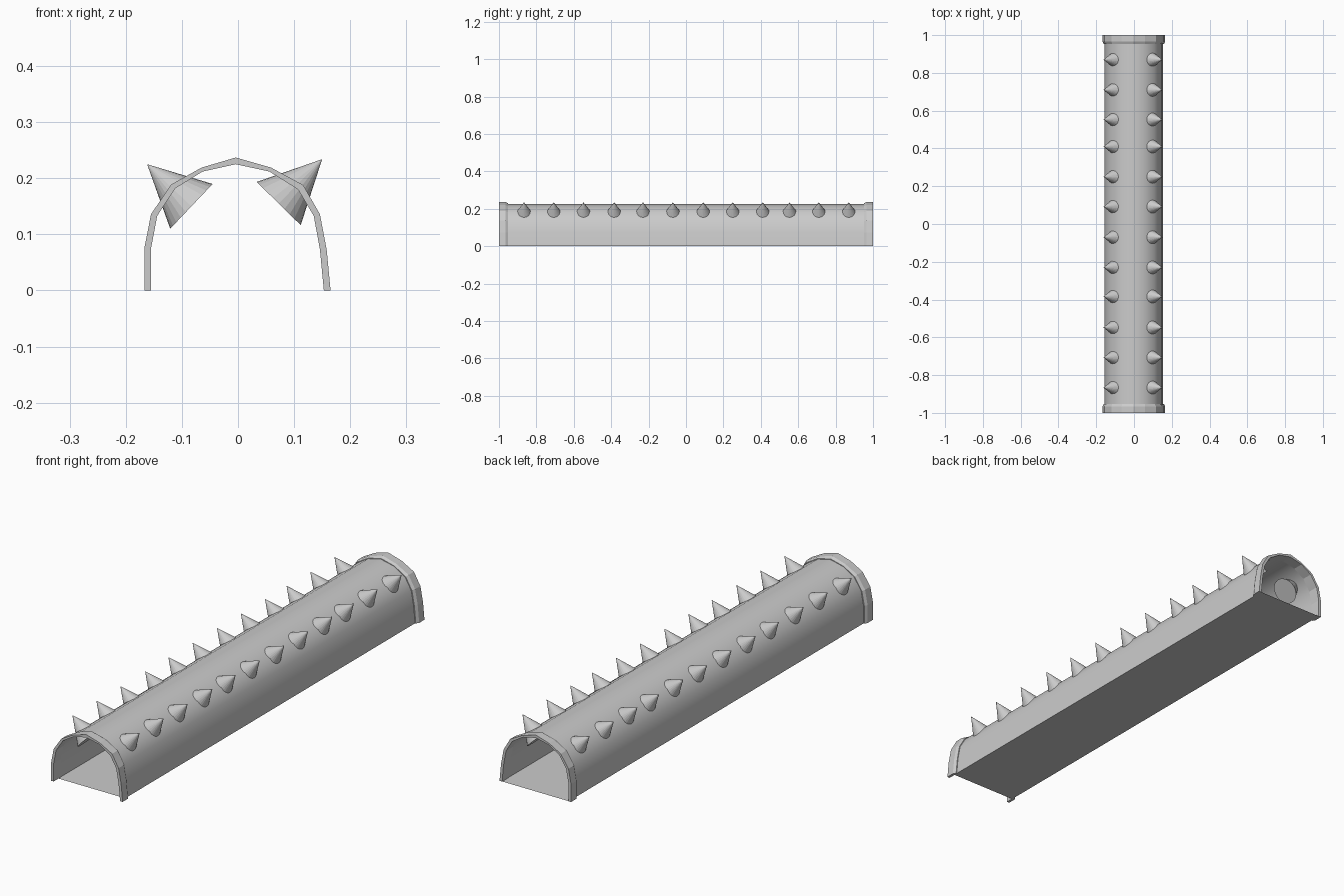
import bpy, bmesh, math
from mathutils import Vector

if "Cube" in bpy.data.objects:
    bpy.data.objects.remove(bpy.data.objects["Cube"])

# Arch cross-sections (x, z), left foot to right foot
OUTER = [(-.167, 0), (-.167, .075), (-.155, .136), (-.119, .189), (-.065, .219), (-.004, .237),
         (.059, .219), (.116, .188), (.146, .136), (.158, .073), (.165, 0)]
INNER = [(-.155, 0), (-.155, .075), (-.144, .133), (-.112, .182), (-.063, .212), (-.004, .225),
         (.056, .212), (.107, .180), (.135, .133), (.146, .073), (.153, 0)]


def blend(t):
    return [(a + (b - a) * t, c + (d - c) * t) for (a, c), (b, d) in zip(INNER, OUTER)]


def finish(name, bm, smooth=None):
    bmesh.ops.recalc_face_normals(bm, faces=bm.faces)
    me = bpy.data.meshes.new(name)
    bm.to_mesh(me)
    bm.free()
    ob = bpy.data.objects.new(name, me)
    bpy.context.collection.objects.link(ob)
    if smooth:
        bpy.ops.object.select_all(action='DESELECT')
        ob.select_set(True)
        bpy.context.view_layer.objects.active = ob
        bpy.ops.object.shade_smooth_by_angle(angle=math.radians(smooth))
    return ob


def loft(bm, sections, closed):
    """Bridge a list of (profile, y) sections lengthwise."""
    rows = [[bm.verts.new((x, y, z)) for x, z in prof] for prof, y in sections]
    pairs = list(zip(rows, rows[1:]))
    if closed:
        pairs.append((rows[-1], rows[0]))
    for a, b in pairs:
        for i in range(len(a) - 1):
            bm.faces.new((a[i], a[i + 1], b[i + 1], b[i]))
    return rows


# Arched shell with a flat floor, open at both ends
bm = bmesh.new()
rows = loft(bm, [(blend(.1), -.968), (blend(.1), .999)], False)
a, b = rows
bm.faces.new((a[0], a[-1], b[-1], b[0]))
finish("arched_shell", bm, 40)

# Stepped rim at each end
for name, s in (("front_rim", -1), ("back_rim", 1)):
    bm = bmesh.new()
    rows = loft(bm, [(OUTER, s), (OUTER, s * .965), (blend(.4), s * .953),
                     (INNER, s * .953), (INNER, s)], True)
    for i in (0, -1):
        bm.faces.new([r[i] for r in rows])
    finish(name, bm)

# Two rows of spikes
SPIKE_Y = [.87, .71, .553, .41, .25, .092, -.07, -.23, -.384, -.548, -.707, -.866]
for side, base, tip in (("right", (.0725, .155), (.150, .234)),
                        ("left", (-.083, .150), (-.162, .225))):
    p, q = Vector((base[0], 0, base[1])), Vector((tip[0], 0, tip[1]))
    axis = q - p
    rot = axis.to_track_quat('Z', 'Y').to_matrix().to_4x4()
    for n, y in enumerate(SPIKE_Y):
        bm = bmesh.new()
        bmesh.ops.create_cone(bm, cap_ends=True, segments=24, radius1=.055, radius2=0,
                              depth=axis.length)
        bmesh.ops.remove_doubles(bm, verts=bm.verts, dist=1e-5)
        ob = finish(f"spike_{side}_{n + 1}", bm)
        ob.matrix_world = rot
        ob.location = (p + q) / 2 + Vector((0, y, 0))
